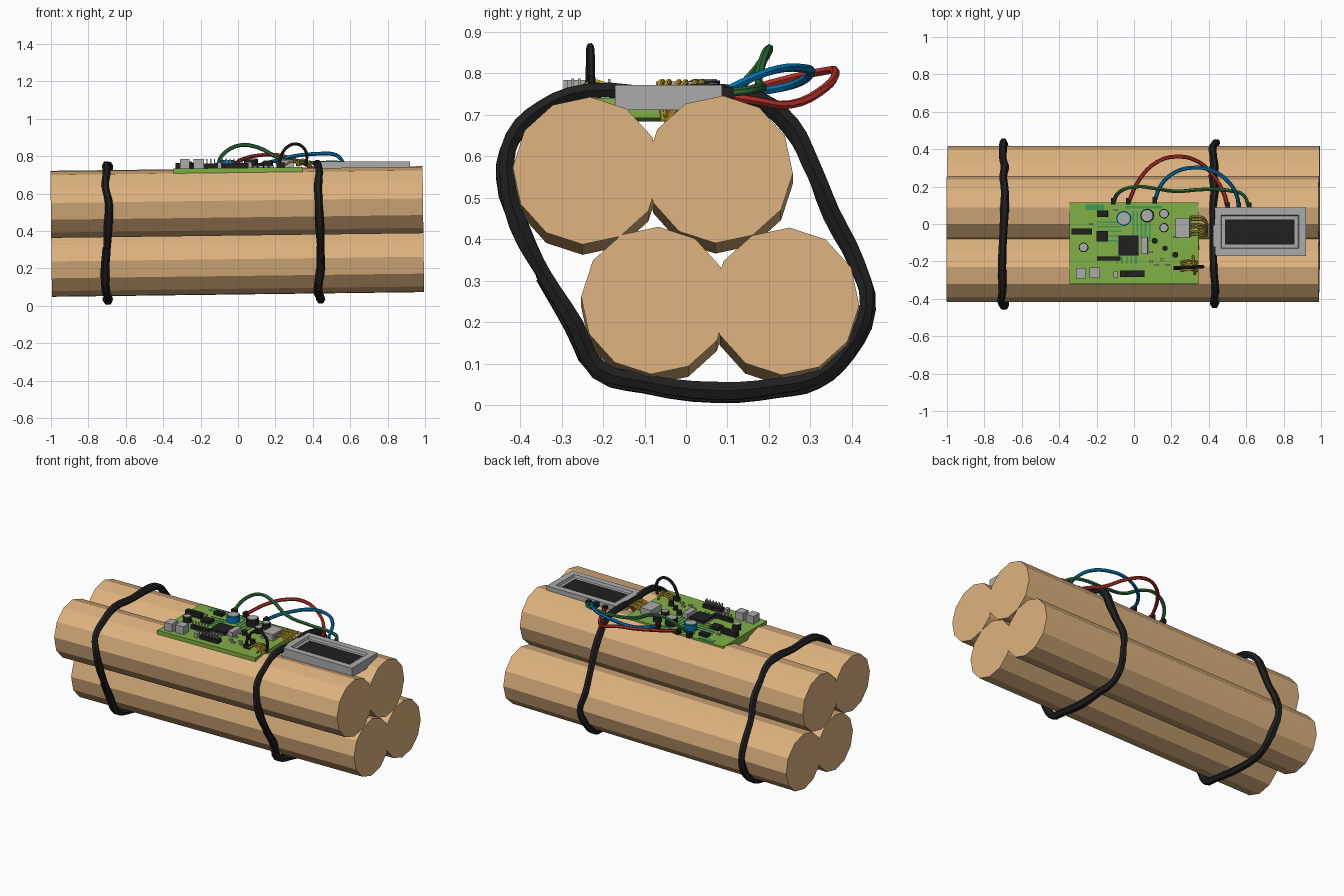
import bpy, bmesh, random
from math import radians, pi
from mathutils import Matrix, Vector

if "Cube" in bpy.data.objects:
    bpy.data.objects.remove(bpy.data.objects["Cube"])

random.seed(4)
TILT = Matrix.Rotation(radians(-0.72), 4, 'Y')   # whole bundle rises slightly towards +x


def mat(name, r, g, b):
    m = bpy.data.materials.new(name)
    m.diffuse_color = (r, g, b, 1)
    m.use_nodes = True
    m.node_tree.nodes["Principled BSDF"].inputs["Base Color"].default_value = m.diffuse_color
    return m


TAN = mat("tan", .73, .45, .21)
BLACK = mat("black", .014, .014, .014)
BOARD = mat("board_green", .22, .43, .06)
TRACE = mat("trace_green", .045, .33, .10)
GREY = mat("grey", .41, .41, .41)
RED = mat("red", .48, .03, .02)
BLUE = mat("blue", 0, .17, .43)
GREEN = mat("wire_green", .026, .16, .045)
YELLOW = mat("yellow", .55, .38, .03)


def add_mesh(name, bm, m, tilt=True):
    me = bpy.data.meshes.new(name)
    if tilt:
        bm.transform(TILT)
    bm.to_mesh(me)
    bm.free()
    me.materials.append(m)
    ob = bpy.data.objects.new(name, me)
    bpy.context.collection.objects.link(ob)
    return ob


def box(name, x, y, z, sx, sy, sz, m, tilt=True):
    """Box centred in x, y with its base at z."""
    bm = bmesh.new()
    bmesh.ops.create_cube(bm, size=1, matrix=Matrix.Translation((x, y, z + sz / 2)) @ Matrix.Diagonal((sx, sy, sz, 1)))
    return add_mesh(name, bm, m, tilt)


def can(name, x, y, z, r, h, m, sides=12):
    bm = bmesh.new()
    bmesh.ops.create_cone(bm, cap_ends=True, segments=sides, radius1=r, radius2=r, depth=h,
                          matrix=Matrix.Translation((x, y, z + h / 2)))
    return add_mesh(name, bm, m)


def tube(name, pts, r, m, closed=False, steps=4, res=1, wobble=0.0):
    """Bent round cord through pts, turned into a mesh."""
    cu = bpy.data.curves.new(name, 'CURVE')
    cu.dimensions = '3D'
    cu.bevel_depth, cu.bevel_resolution, cu.resolution_u = r, res, steps
    cu.use_fill_caps = True
    sp = cu.splines.new('BEZIER')
    sp.bezier_points.add(len(pts) - 1)
    for bp, p in zip(sp.bezier_points, pts):
        bp.co = p
        bp.handle_left_type = bp.handle_right_type = 'AUTO'
        bp.radius = 1 + random.uniform(-wobble, wobble)
    sp.use_cyclic_u = closed
    tmp = bpy.data.objects.new(name + "_path", cu)
    bpy.context.collection.objects.link(tmp)
    bpy.context.view_layer.update()
    me = bpy.data.meshes.new_from_object(tmp.evaluated_get(bpy.context.evaluated_depsgraph_get()))
    bpy.data.objects.remove(tmp)
    me.materials.clear()
    me.materials.append(m)
    for p in me.polygons:
        p.use_smooth = False
    me.name = name
    ob = bpy.data.objects.new(name, me)
    bpy.context.collection.objects.link(ob)
    return ob


# four twelve-sided tubes
for i, (y, z) in enumerate([(-.24, .553), (.08, .556), (-.075, .24), (.24, .238)]):
    bm = bmesh.new()
    bmesh.ops.create_cone(bm, cap_ends=True, segments=12, radius1=.178, radius2=.178, depth=1.99,
                          matrix=Matrix.Translation((0.001, y, z)) @ Matrix.Rotation(radians(-3), 4, 'X')
                          @ Matrix.Rotation(pi / 2, 4, 'Y'))
    add_mesh(f"tube_{i + 1}", bm, TAN)

# two uneven black straps
LOOP = [(-.24, .752), (-.35, .712), (-.42, .64), (-.436, .555), (-.4, .43), (-.34, .31), (-.27, .19), (-.21, .085),
        (-.1, .05), (.08, .028), (.22, .04), (.31, .06), (.39, .13), (.437, .235), (.415, .34), (.35, .46),
        (.3, .58), (.25, .67), (.18, .73), (.09, .752), (-.07, .745)]
for name, x, dz in [("strap_left", -.7, -.003), ("strap_right", .432, .006)]:
    pts = [(x + random.uniform(-.011, .011), y * random.uniform(.99, 1.015), z + dz) for y, z in LOOP]
    tube(name, pts, .022, BLACK, closed=True, steps=3, wobble=.15)
    # overlapped loose end of each strap
    tube(name + "_end", [(p[0] - .005, p[1] - .006, p[2] + .003) for p in pts[5:9]], .02, BLACK, steps=3, wobble=.15)

# circuit board with copper traces
T = .737
box("circuit_board", .01, -.1025, .688, .69, .435, T - .688, BOARD)
for i in range(5):
    box("trace_long", .005 + i * .022, -.005 - i * .004, T, .009, .15, .002, TRACE)
    box("trace_side", -.13 + i * .006, .01 - i * .025, T, .12, .008, .002, TRACE)
    box("trace_lower", -.08 + i * .025, -.19, T, .009, .05, .002, TRACE)
box("trace_patch", -.2, .09, T, .1, .03, .002, TRACE)
box("trace_patch", .06, .09, T, .2, .012, .002, TRACE)

# chips, sockets and crystals
for name, x, y, sx, sy, h, m in [
        ("main_chip", -.02, -.115, .105, .105, .018, BLACK), ("small_chip", -.16, .055, .058, .035, .018, BLACK),
        ("small_chip", -.16, -.065, .062, .055, .018, BLACK), ("side_socket", -.27, -.04, .108, .03, .03, BLACK),
        ("pin_header", 0, -.265, .13, .035, .025, BLACK), ("thin_header", -.125, -.185, .125, .02, .025, BLACK),
        ("crystal", .065, -.115, .036, .09, .03, GREY), ("metal_port", -.275, -.265, .052, .06, .05, GREY),
        ("metal_port", -.2, -.26, .055, .055, .05, GREY), ("small_metal_part", -.09, -.27, .022, .03, .03, GREY),
        ("wire_connector", .27, -.02, .075, .105, .04, GREY), ("jumper_block", .24, -.235, .04, .02, .025, BLACK)]:
    box(name, x, y, T, sx, sy, h, m)
for i in range(6):
    x = -.053 + i * .021
    for y in (-.273, -.257):
        box("header_pin", x, y, T + .02, .006, .006, .03, GREY)
    box("thin_header_pin", x - .125, -.185, T + .02, .006, .006, .03, GREY)

# chip legs
for i in range(8):
    d = -.042 + i * .012
    for x, y in [(-.02 + d, -.115 + .055), (-.02 + d, -.115 - .055), (-.02 + .055, -.115 + d), (-.02 - .055, -.115 + d)]:
        box("chip_leg", x, y, T, .006, .006, .008, GREY)

# capacitors: body plus metal lid
for x, y, r, h, m in [(-.045, .03, .04, .04, BLUE), (.08, .045, .037, .045, BLACK), (.17, .055, .026, .035, BLACK),
                      (.17, -.02, .025, .035, BLACK), (-.26, -.125, .026, .035, BLACK), (.12, -.09, .016, .025, BLACK),
                      (.175, -.13, .014, .025, BLACK), (.23, -.165, .016, .025, BLACK)]:
    can("capacitor", x, y, T, r, h, m)
    if r > .02:
        can("capacitor_lid", x, y, T + h, r * .82, .003, GREY)

# tiny scattered resistors
for x, y in [(.1, -.2), (.13, -.22), (.16, -.19), (.19, -.22), (.23, -.07), (-.22, .0), (-.09, .075), (.1, -.15)]:
    box("resistor", x, y, T, .022, .011, .01, GREY)

# display: frame with a sloped recess, and a dark screen
bm = bmesh.new()
bmesh.ops.create_cube(bm, size=1, matrix=Matrix.Translation((.6725, -.042, .742)) @ Matrix.Diagonal((.495, .258, .06, 1)))
top = max(bm.faces, key=lambda f: f.calc_center_median().z)
bmesh.ops.inset_region(bm, faces=[top], thickness=.055)
bmesh.ops.inset_region(bm, faces=[top], thickness=.007, depth=-.015)
add_mesh("display_frame", bm, GREY, tilt=False)
box("display_screen", .6725, -.042, .752, .37, .133, .007, BLACK, tilt=False)

# coloured arching wires with black plugs
for name, m, pts in [
        ("green_wire", GREEN, [(-.11, .115, .75), (-.08, .17, .81), (.01, .2, .858), (.11, .19, .845), (.22, .175, .79),
                               (.38, .185, .765), (.53, .175, .765), (.585, .155, .76), (.615, .09, .752)]),
        ("red_wire", RED, [(-.03, .115, .75), (.03, .24, .785), (.12, .33, .805), (.22, .36, .805), (.34, .335, .765),
                           (.43, .25, .725), (.48, .165, .735), (.5, .09, .748)]),
        ("blue_wire", BLUE, [(.11, .12, .75), (.14, .2, .76), (.2, .265, .775), (.3, .3, .8), (.42, .285, .812),
                             (.51, .22, .81), (.55, .15, .785), (.56, .09, .755)])]:
    tube(name, pts, .0105, m)
    for p in (pts[0], pts[-1]):
        box(name + "_plug", p[0], p[1] + .007, p[2] - .014, .024, .034, .028, BLACK, tilt=False)

# yellow wires from the connector down beside the board
for i, y in enumerate((.02, -.02, -.06)):
    for d in (0, .016):
        tube("yellow_wire", [(.3, y + d, .765), (.335, y + d + .004, .78), (.375, y + d - .005, .77),
                             (.39, y * .5 - .03 + d * .5, .73), (.385, -.055 + d * .4, .685)], .0065, YELLOW, steps=3)
# yellow wires by the black loop
for y in (-.205, -.225, -.25):
    tube("small_yellow_wire", [(.25, y, .752), (.29, y + .008, .772), (.34, y, .75)], .0065, YELLOW, steps=3)
tube("small_yellow_cross_wire", [(.315, -.17, .75), (.32, -.215, .78), (.325, -.27, .75)], .0065, YELLOW, steps=3)
# black wire loop
tube("black_wire_loop", [(.22, -.235, .755), (.235, -.233, .81), (.265, -.232, .85), (.31, -.231, .865),
                         (.35, -.229, .845), (.368, -.228, .8), (.36, -.227, .75)], .009, BLACK)
